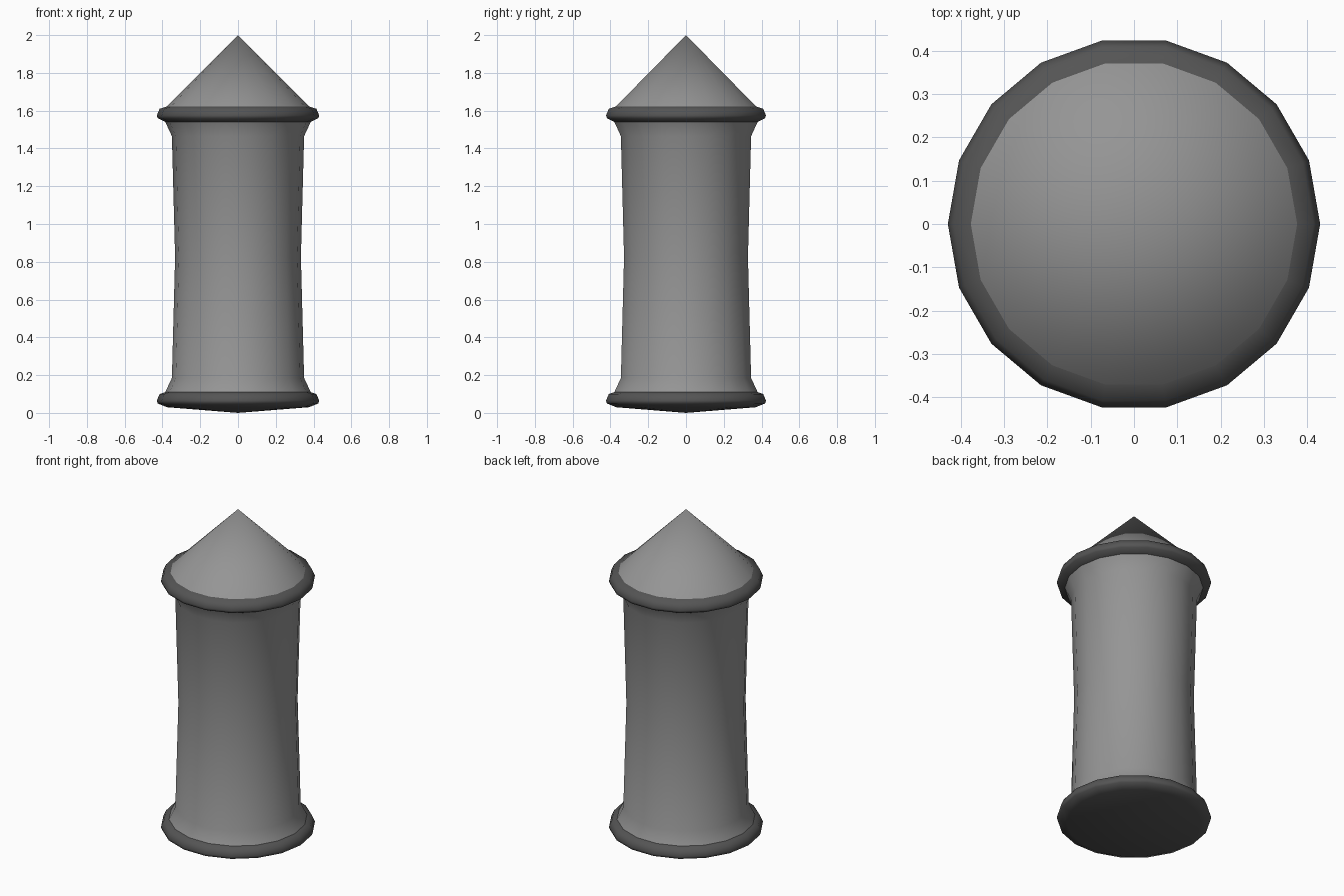
import bpy
import math

SIDES = 18

if "Cube" in bpy.data.objects:
    bpy.data.objects.remove(bpy.data.objects["Cube"])


def make_material(name, value):
    mat = bpy.data.materials.new(name)
    mat.use_nodes = True
    colour = (value, value, value, 1)
    mat.diffuse_color = colour
    mat.node_tree.nodes["Principled BSDF"].inputs["Base Color"].default_value = colour
    return mat


def lathe(name, profile, mat, angle=40):
    """Turn a (radius, height) profile around z; radius 0 gives a pole."""
    verts, faces, rows = [], [], []
    for r, z in profile:
        count = SIDES if r else 1
        start = len(verts)
        for i in range(count):
            a = math.tau * i / SIDES
            verts.append((r * math.cos(a), r * math.sin(a), z))
        rows.append([start + i % count for i in range(SIDES)])
    for low, high in zip(rows, rows[1:]):
        for i in range(SIDES):
            j = (i + 1) % SIDES
            quad = (low[i], low[j], high[j], high[i])
            faces.append(tuple(dict.fromkeys(quad)))
    mesh = bpy.data.meshes.new(name)
    mesh.from_pydata(verts, [], faces)
    mesh.materials.append(mat)
    obj = bpy.data.objects.new(name, mesh)
    bpy.context.collection.objects.link(obj)
    bpy.ops.object.select_all(action="DESELECT")
    obj.select_set(True)
    bpy.context.view_layer.objects.active = obj
    bpy.ops.object.shade_smooth_by_angle(angle=math.radians(angle))
    return obj


light = make_material("light grey", 0.3)
dark = make_material("dark grey", 0.09)

# Waisted column with flared ends
lathe("column", [(0.385, 0.11), (0.35, 0.185), (0.333, 0.825),
                 (0.35, 1.465), (0.385, 1.54)], light)

# Base rim with a shallow pointed underside
lathe("base_rim", [(0, 0), (0.375, 0.03), (0.425, 0.05), (0.43, 0.065),
                   (0.415, 0.1), (0.385, 0.11)], dark, 60)

# Top rim
lathe("top_rim", [(0.385, 1.54), (0.425, 1.56), (0.43, 1.575),
                  (0.415, 1.61), (0.377, 1.622)], dark, 60)

# Pointed roof
lathe("roof", [(0.377, 1.622), (0, 2)], light)
